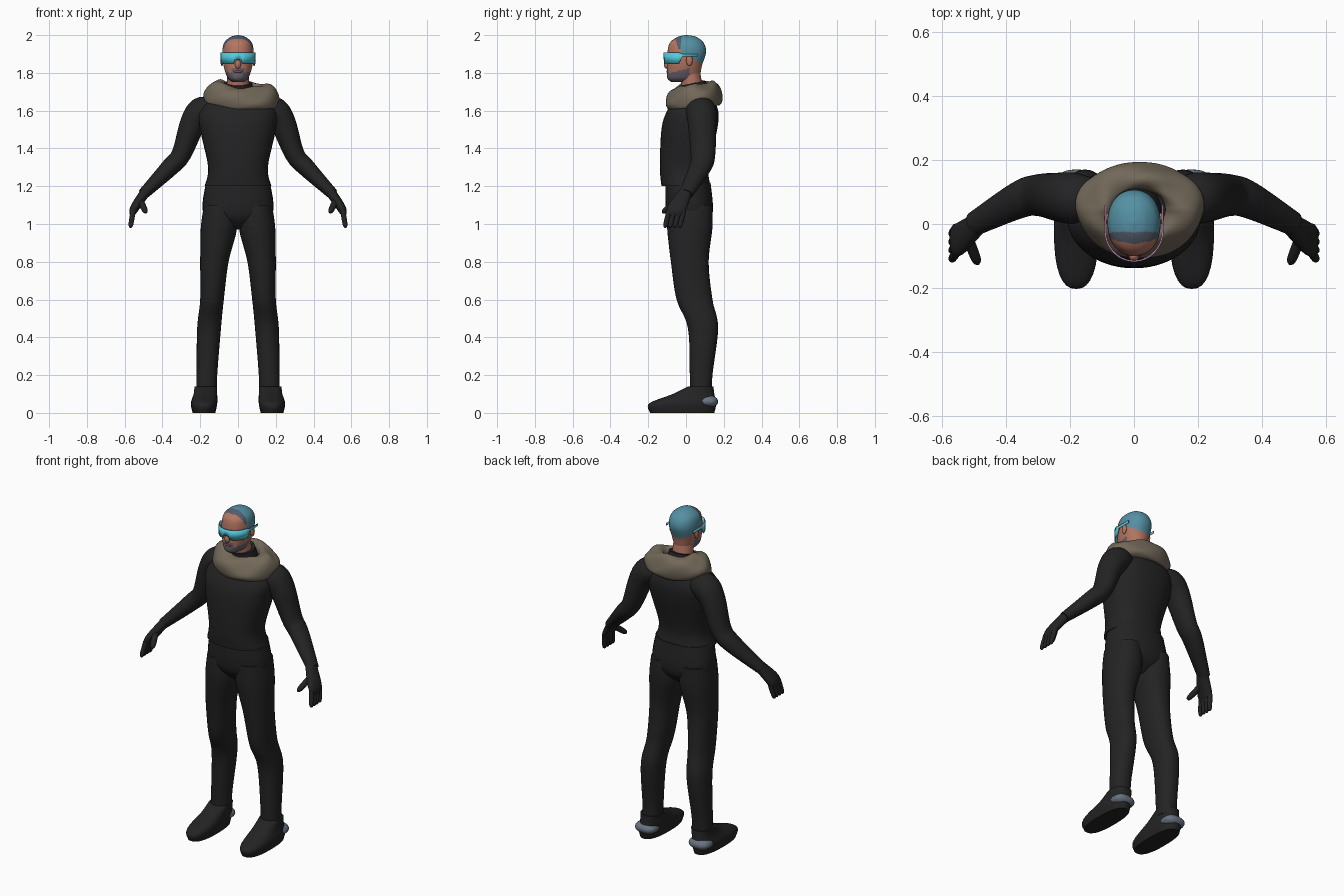
import bpy, bmesh
from math import sin, cos, pi, radians
from mathutils import Vector

if "Cube" in bpy.data.objects:
    bpy.data.objects.remove(bpy.data.objects["Cube"])


def material(name, red, green, blue):
    mat = bpy.data.materials.new(name)
    mat.use_nodes = True
    mat.diffuse_color = (red, green, blue, 1)
    shader = mat.node_tree.nodes["Principled BSDF"]
    shader.inputs["Base Color"].default_value = (red, green, blue, 1)
    return mat


SUIT = material("black suit", .017, .017, .017)
SCARF = material("taupe scarf", .17, .14, .1)
SKIN = material("skin", .46, .18, .12)
HAIR = material("blue hair", .09, .28, .37)
HAIRLINE = material("grey hairline", .09, .11, .15)
STUBBLE = material("grey stubble", .14, .12, .15)
LIP = material("lip brown", .24, .08, .07)
LENS = material("cyan lens", .08, .6, .73)
RIM = material("pink rim", .66, .26, .56)
HEEL = material("heel grey", .14, .17, .22)


def finish(name, verts, faces, *mats):
    """Make a smooth shaded object with outward normals."""
    mesh = bpy.data.meshes.new(name)
    mesh.from_pydata(verts, [], faces)
    bm = bmesh.new()
    bm.from_mesh(mesh)
    bmesh.ops.recalc_face_normals(bm, faces=bm.faces[:])
    bm.to_mesh(mesh)
    bm.free()
    for mat in mats:
        mesh.materials.append(mat)
    mesh.shade_smooth()
    mesh.set_sharp_from_angle(angle=radians(50))
    obj = bpy.data.objects.new(name, mesh)
    bpy.context.collection.objects.link(obj)
    return obj


def spline(before, start, end, after, t):
    """Smooth value between start and end."""
    ease = t * t * (3 - 2 * t)
    leave, arrive = (end - before) / 2, (after - start) / 2
    return start + (end - start) * ease + leave * t * (1 - t) ** 2 - arrive * t * t * (1 - t)


def resample(rows, steps):
    """Interpolate rows of numbers with a smooth spline."""
    padded = [rows[0], *rows, rows[-1]]
    out = []
    for group in zip(padded, padded[1:], padded[2:], padded[3:]):
        for k in range(steps):
            out.append([spline(*values, k / steps) for values in zip(*group)])
    return out + [rows[-1]]


def rounded(value, power):
    return abs(value) ** (2 / power) * (1 if value > 0 else -1)


def loft(name, rings, *mats, side=1, sides=32, steps=6, power=2, level=False):
    """Skin rings of (x, y, z, radius, radius), level or square to their path."""
    rings = resample(rings, steps)
    centres = [Vector(ring[:3]) for ring in rings]
    last = len(rings) - 1
    verts, faces = [], []
    for i, ring in enumerate(rings):
        along = Vector((0, 0, 1))
        if not level:
            along = (centres[min(i + 1, last)] - centres[max(i - 1, 0)]).normalized()
        across = Vector((0, 1, 0)).cross(along).normalized()
        depth = along.cross(across)
        for k in range(sides):
            turn = 2 * pi * k / sides
            point = (centres[i] + across * (ring[3] * rounded(cos(turn), power))
                     + depth * (ring[4] * rounded(sin(turn), power)))
            verts.append((point.x * side, point.y, point.z))
    for i in range(last):
        for k in range(sides):
            a, b = i * sides + k, i * sides + (k + 1) % sides
            faces.append((a, b, b + sides, a + sides))
    faces += [tuple(range(sides)), tuple(range(last * sides, len(verts)))]
    return finish(name, verts, faces, *mats)


def stack(name, rows, *mats, **options):
    """Loft level rings given as (z, x low, x high, front, back)."""
    rings = [((lo + hi) / 2, (front + back) / 2, z, (hi - lo) / 2, (back - front) / 2)
             for z, lo, hi, front, back in rows]
    return loft(name, rings, *mats, level=True, **options)


def centred(name, rows, *mats, **options):
    """Loft level rings given as (z, half width, front, back)."""
    rows = [(z, -half, half, front, back) for z, half, front, back in rows]
    return stack(name, rows, *mats, **options)


def blob(name, centre, size, mat, **options):
    """Rounded lump made of level rings."""
    x, y, z = centre
    rings = []
    for k in range(-6, 7):
        tilt = k / 13 * pi
        rings.append((x, y, z + size[2] * sin(tilt), size[0] * cos(tilt), size[1] * cos(tilt)))
    loft(name, rings, mat, level=True, steps=1, **options)


def finger(name, start, end, radius, side):
    """Tapered finger with a rounded tip."""
    start, end = Vector(start), Vector(end)
    rings = [(*start.lerp(end, t), radius * w, radius * w) for t, w in ((0, 1), (.8, .9), (1, .3))]
    loft(name, rings, SUIT, side=side, sides=14)


# Trousers seat, jacket and collar
centred("trouser_seat", [(.97, .03, -.03, .07), (1.05, .18, -.1, .14), (1.22, .17, -.11, .13)],
        SUIT, power=2.3)
centred("jacket", [(1.2, .177, -.13, .13), (1.3, .158, -.138, .12), (1.5, .2, -.13, .165),
                   (1.6, .2, -.1, .17), (1.7, .1, -.04, .13)], SUIT, sides=48, power=2.3)
loft("collar", [(0, .05, 1.67, .09, .08), (0, .035, 1.745, .075, .07)], SUIT)

# Limbs, built once for each side
for side, label in ((1, "left_"), (-1, "right_")):
    stack(label + "trouser_leg", [
        (1.1, .02, .18, -.1, .14), (.98, .005, .197, -.1, .14), (.8, .05, .2, -.08, .12),
        (.6, .075, .2, -.05, .14), (.45, .09, .216, .01, .17), (.2, .11, .22, .02, .14),
        (.1, .11, .22, .02, .14)], SUIT, side=side, power=2.2)
    stack(label + "boot", [(0, .12, .24, -.19, .15), (.05, .11, .25, -.195, .16),
                           (.1, .11, .235, -.07, .15), (.14, .11, .23, .01, .145)],
          SUIT, side=side, power=2.5)
    blob(label + "heel_guard", (.18, .115, .06), (.066, .055, .036), HEEL, side=side, power=2.6)
    loft(label + "sleeve", [
        (.13, .07, 1.6, .06, .07), (.19, .08, 1.595, .078, .08), (.24, .085, 1.53, .068, .075),
        (.3, .09, 1.37, .052, .065), (.36, .075, 1.3, .048, .058), (.5, 0, 1.16, .03, .038)],
        SUIT, side=side)
    loft(label + "palm", [(.49, 0, 1.17, .027, .034), (.55, -.05, 1.08, .023, .05),
                          (.56, -.055, 1.04, .01, .035)], SUIT, side=side, power=2.3)
    for i, which in enumerate(("index", "middle", "ring", "little")):
        y = -.09 + .026 * i
        finger(label + which + "_finger", (.555, y, 1.07), (.57, y - .022, .98), .014, side)
    finger(label + "thumb", (.52, -.04, 1.13), (.487, -.125, 1.06), .017, side)
    blob(label + "ear", (.085, .018, 1.867), (.009, .017, .03), SKIN, side=side, sides=16)

# Scarf: a draped roll with folds
around, across = 80, 36
verts, faces = [], []
for i in range(around):
    a = 2 * pi * i / around
    front = max(0, -sin(a))
    for j in range(across):
        b = 2 * pi * j / across
        fold = sin(3 * a + 2 * b) + .6 * sin(5 * a - 3 * b)
        r = (.7 + .3 * cos(b)) * (1 + .02 * fold)
        z = 1.69 + .06 * sin(b) - .02 * cos(b) + .005 * fold - .03 * front - .01 * cos(a)
        verts.append((.018 + .2 * r * cos(a), .045 + .15 * r * sin(a), z))
        i2, j2 = (i + 1) % around, (j + 1) % across
        faces.append((i * across + j, i2 * across + j, i2 * across + j2, i * across + j2))
finish("scarf", verts, faces, SCARF)

# Neck and head
loft("neck", [(0, .045, 1.65, .06, .055), (0, .02, 1.8, .058, .055)], SKIN)
head = centred("head", [
    (1.753, .03, -.08, .04), (1.775, .056, -.1, .07), (1.84, .077, -.1, .085),
    (1.91, .083, -.098, .106), (1.96, .073, -.085, .093), (1.99, .04, -.045, .055),
    (2, .005, -.005, .01)], SKIN, HAIR, HAIRLINE, STUBBLE, sides=80, steps=10, power=2.15)
for face in head.data.polygons:
    x, y, z = face.center
    moustache = z < 1.825 and abs(x) < .035
    if y > -.025 and z > 1.9 - .6 * max(y, 0):
        face.material_index = 1
    elif y > 3 * x * x - .06 and z > 1.925:
        face.material_index = 2
    elif y < .02 and (moustache or z < 1.8 + .25 * max(0, y + .08)):
        face.material_index = 3
blob("nose", (0, -.1, 1.845), (.016, .017, .024), SKIN)
blob("lips", (0, -.096, 1.807), (.024, .008, .007), LIP)

# Visor: wrapped lens with a nose notch and thin temple arms
arm = [(-.09, y, 1.887, 1.9) for y in (.06, -.018)]
strip = list(arm)
for k in range(-16, 17):
    a = k * radians(5)
    strip.append((.09 * sin(a), -.02 - .096 * cos(a), 1.87 if abs(k) < 3 else 1.85, 1.908))
strip += [(-x, y, low, high) for x, y, low, high in reversed(arm)]
verts = [(x, y, z) for x, y, low, high in strip for z in (low, high)]
faces = [(2 * i, 2 * i + 2, 2 * i + 3, 2 * i + 1) for i in range(len(strip) - 1)]
visor = finish("visor", verts, faces, LENS, RIM)
solid = visor.modifiers.new("thickness", "SOLIDIFY")
solid.thickness = .005
solid.offset = 0
solid.material_offset_rim = 1
